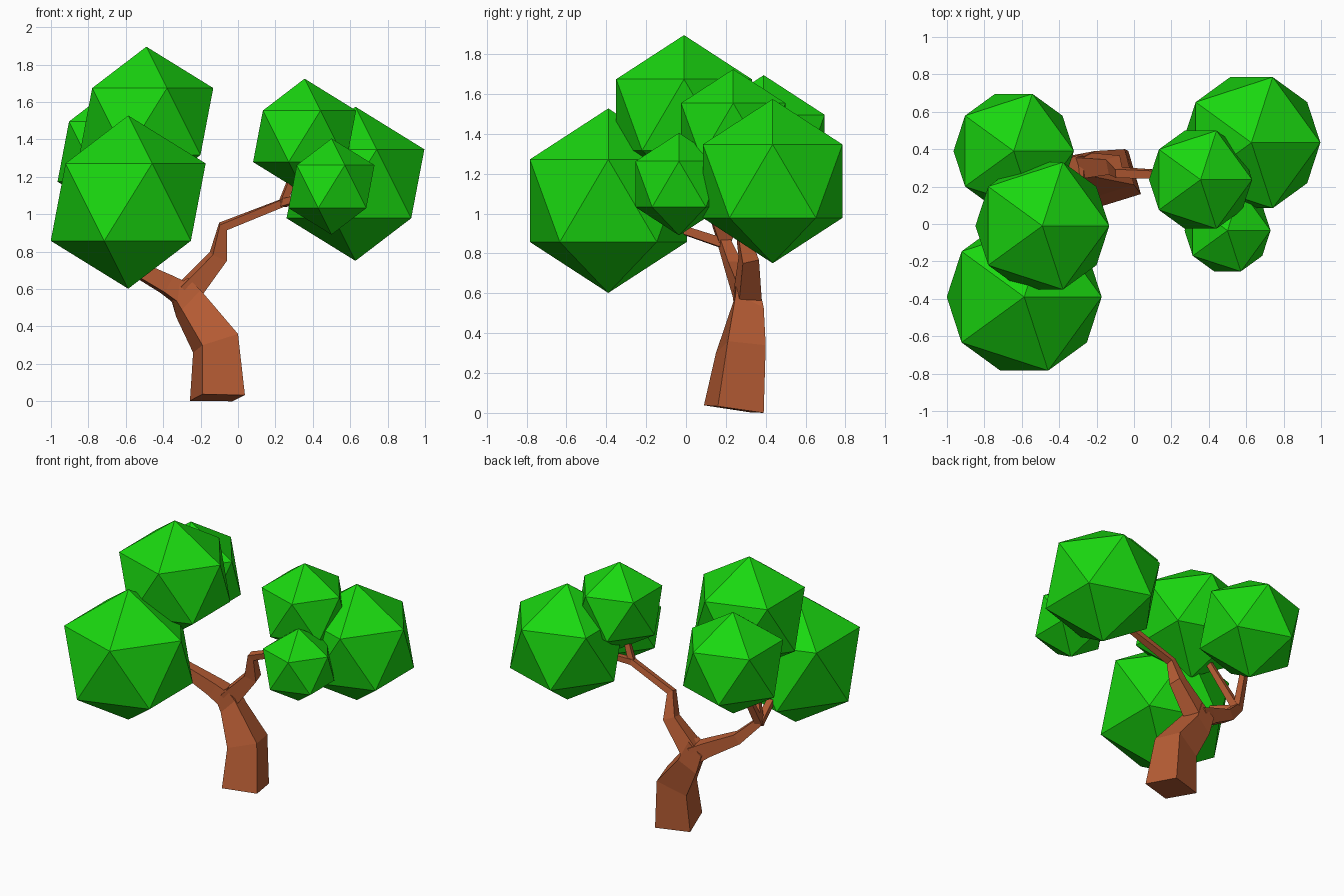
import bpy
from mathutils import Vector

if "Cube" in bpy.data.objects:
    bpy.data.objects.remove(bpy.data.objects["Cube"])


def material(name, color):
    m = bpy.data.materials.new(name)
    m.diffuse_color = (*color, 1)
    m.use_nodes = True
    m.node_tree.nodes["Principled BSDF"].inputs["Base Color"].default_value = m.diffuse_color
    return m


GREEN = material("leaf_green", (0.01, 0.68, 0.005))
BROWN = material("bark_brown", (0.48, 0.11, 0.035))


def loft(name, rings):
    """Skin a list of four-cornered rings into a closed faceted tube."""
    verts = [p for r in rings for p in r]
    faces = [(3, 2, 1, 0), tuple(range(len(verts) - 4, len(verts)))]
    for i in range(0, len(verts) - 4, 4):
        for j in range(4):
            k = (j + 1) % 4
            faces.append((i + j, i + k, i + 4 + k, i + 4 + j))
    me = bpy.data.meshes.new(name)
    me.from_pydata(verts, [], faces)
    me.materials.append(BROWN)
    ob = bpy.data.objects.new(name, me)
    bpy.context.collection.objects.link(ob)


def branch(name, path):
    """Square tube along (x, y, z, half width) points."""
    pts = [Vector(p[:3]) for p in path]
    chord = (pts[-1] - pts[0]).normalized()
    ref = Vector((-0.28, 0.96, 0))
    if abs(chord.dot(ref)) > 0.75:
        ref = Vector((0.96, 0.28, 0))
    rings = []
    for i, p in enumerate(pts):
        t = Vector()
        if i > 0:
            t += (p - pts[i - 1]).normalized()
        if i < len(pts) - 1:
            t += (pts[i + 1] - p).normalized()
        t.normalize()
        u = ref.cross(t).normalized()
        v = t.cross(u)
        h = path[i][3]
        rings.append([p + h * (a * u + b * v)
                      for a, b in ((-1, -1), (1, -1), (1, 1), (-1, 1))])
    loft(name, rings)


# Leaning trunk, with a twisted square section up to the fork
loft("trunk", [
    [(-.19, .09, .038), (.037, .16, .033), (-.03, .39, 0), (-.257, .32, .003)],
    [(-.19, .15, .30), (0, .21, .36), (-.05, .40, .34), (-.24, .34, .26)],
    [(-.30, .235, .49), (-.20, .25, .595), (-.21, .39, .53), (-.33, .36, .45)],
    [(-.36, .25, .59), (-.27, .25, .66), (-.27, .36, .66), (-.37, .36, .585)],
])

# Main limbs
branch("left_limb", [(-.29, .31, .57, .06), (-.38, .29, .625, .05),
                     (-.58, .24, .73, .036), (-.71, .19, .86, .026)])
branch("right_limb", [(-.27, .31, .58, .06), (-.105, .315, .775, .042),
                      (-.08, .275, .935, .024), (.25, .26, 1.065, .02)])

# Twigs reaching into the foliage
left, right = (-.71, .19, .85, .024), (.24, .26, 1.06, .02)
branch("left_twig_back", [left, (-.67, .33, 1.15, .018)])
branch("left_twig_front", [left, (-.65, -.05, .93, .02), (-.6, -.3, 1.0, .015)])
branch("left_twig_top", [left, (-.55, .05, 1.25, .016)])
branch("right_twig_back", [right, (.50, .37, 1.12, .015)])
branch("right_twig_top", [right, (.33, .24, 1.3, .015)])
branch("right_twig_front", [right, (.46, .02, 1.12, .015)])

# Foliage clumps: plain icosahedra (x, y, z, radius)
for i, (x, y, z, r) in enumerate([
        (-.587, -.39, 1.065, .463), (-.49, -.01, 1.496, .40),
        (-.643, .39, 1.335, .36), (.628, .435, 1.163, .412),
        (.356, .237, 1.417, .308), (.50, -.035, 1.148, .257)]):
    bpy.ops.mesh.primitive_ico_sphere_add(subdivisions=1, radius=r, location=(x, y, z))
    ob = bpy.context.object
    ob.name = f"foliage_{i + 1}"
    ob.data.materials.append(GREEN)
